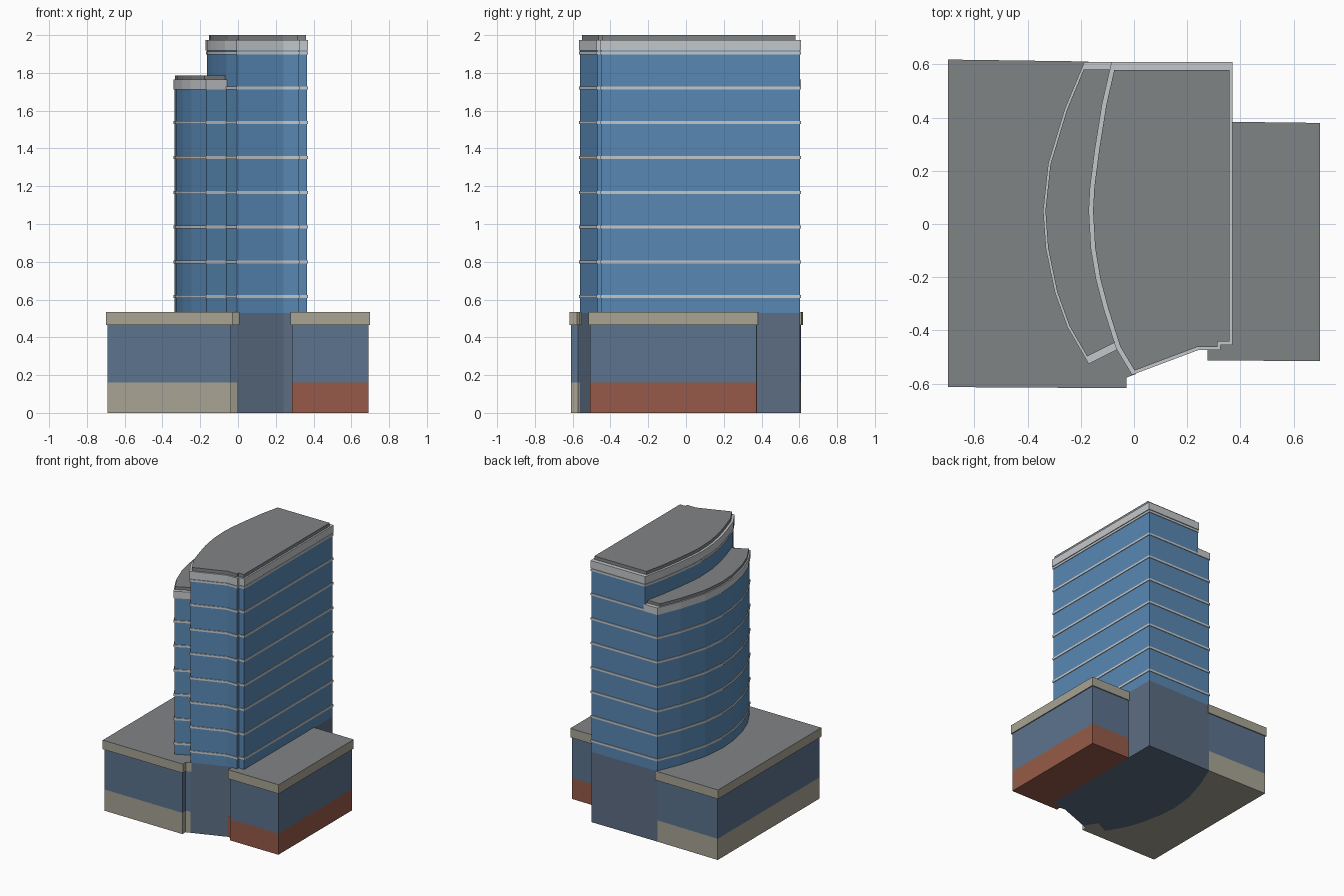
import bpy, bmesh, math
from mathutils import Vector

if "Cube" in bpy.data.objects:
    bpy.data.objects.remove(bpy.data.objects["Cube"])


def srgb(r, g, b):
    lin = lambda c: ((c / 255 + 0.055) / 1.055) ** 2.4 if c > 10 else c / 255 / 12.92
    return (lin(r), lin(g), lin(b), 1)


def material(name, rgb):
    m = bpy.data.materials.new(name)
    m.diffuse_color = srgb(*rgb)
    m.use_nodes = True
    m.node_tree.nodes["Principled BSDF"].inputs["Base Color"].default_value = m.diffuse_color
    return m


GLASS = material("blue glass", (88, 136, 180))
SLATE = material("slate wall", (92, 109, 131))
PODIUM = material("podium glazing", (92, 115, 141))
WHITE = material("pale trim", (196, 199, 202))
BEIGE = material("beige stone", (168, 164, 148))
BRICK = material("red brick", (150, 90, 72))
ROOF = material("grey roof", (128, 131, 133))


def offset(points, dist):
    """Move each edge of a counter-clockwise outline outwards; dist is a number or a rule on the edge normal."""
    p = [Vector(q) for q in points]
    n = len(p)
    normals = []
    for i in range(n):
        d = (p[(i + 1) % n] - p[i]).normalized()
        normals.append(Vector((d.y, -d.x)))
    out = []
    for i in range(n):
        a, b = normals[i - 1], normals[i]
        da, db = (dist(a), dist(b)) if callable(dist) else (dist, dist)
        det = a.x * b.y - a.y * b.x
        if abs(det) < 0.02:
            out.append(p[i] + (a + b).normalized() * (da + db) / 2)
        else:
            out.append(p[i] + Vector(((da * b.y - db * a.y) / det, (a.x * db - b.x * da) / det)))
    return out


def prism(name, outline, z0, z1, mat, top=None):
    """Upright prism on an outline, with an optional second material on top."""
    bm = bmesh.new()
    face = bm.faces.new([bm.verts.new((q[0], q[1], z0)) for q in outline])
    ext = bmesh.ops.extrude_face_region(bm, geom=[face])
    verts = [g for g in ext["geom"] if isinstance(g, bmesh.types.BMVert)]
    bmesh.ops.translate(bm, verts=verts, vec=(0, 0, z1 - z0))
    bmesh.ops.recalc_face_normals(bm, faces=bm.faces)
    if top:
        for f in bm.faces:
            f.material_index = int(f.normal.z > 0.9)
    me = bpy.data.meshes.new(name)
    bm.to_mesh(me)
    bm.free()
    me.materials.append(mat)
    if top:
        me.materials.append(top)
    ob = bpy.data.objects.new(name, me)
    bpy.context.collection.objects.link(ob)
    return ob


# Plan outlines, counter-clockwise from back to front along the curved left sides
tower_arc = [(-0.08, 0.603), (-0.115, 0.45), (-0.142, 0.28), (-0.16, 0.14), (-0.165, 0.05),
             (-0.157, -0.09), (-0.137, -0.21), (-0.108, -0.32), (-0.062, -0.465)]
wing_arc = [(-0.183, 0.603), (-0.255, 0.43), (-0.317, 0.225), (-0.336, 0.05),
            (-0.326, -0.09), (-0.292, -0.255), (-0.245, -0.385), (-0.168, -0.518)]
nose = (-0.005, -0.56)
steps = [(0.24, -0.468), (0.32, -0.468), (0.32, -0.448), (0.365, -0.448)]
tower = tower_arc + [nose] + steps + [(0.365, 0.603)]
wing = wing_arc + tower_arc[::-1]
whole = wing_arc + [tower_arc[-1], nose] + steps + [(0.365, 0.603)]

# Tower shaft: solid base, full-width glass, then the taller part alone
WING_TOP, TOWER_TOP = 1.712, 1.918
prism("tower_base", whole, 0, 0.53, SLATE)
prism("tower_glass_lower", whole, 0.53, WING_TOP, GLASS)
prism("tower_glass_upper", tower, WING_TOP, TOWER_TOP, GLASS)

# Floor bands
for i in range(8):
    z = 0.615 + i * 0.1843
    prism(f"floor_band_{i + 1}", offset(whole if i < 6 else tower, 0.005), z - 0.008, z + 0.008, WHITE)

# Cornices and set-back roof slabs
prism("wing_cornice", offset(wing, 0.006), WING_TOP, 1.765, WHITE)
prism("tower_cornice", offset(tower, 0.006), TOWER_TOP, 1.975, WHITE)
prism("wing_roof", offset(wing, lambda n: -0.022 if abs(n.y) > 0.8 else (0.0 if n.x > 0 else -0.003)),
      1.765, 1.787, ROOF)
prism("tower_roof", offset(tower, lambda n: -0.024 if n.y > 0.9 else (-0.011 if n.x < -0.5 else -0.006)),
      1.975, 2.0, ROOF)

# Podium blocks wrapped around the tower base
left_block = ([(-0.692, 0.61)] + [(-0.692, -0.605), (-0.037, -0.609), (-0.037, -0.572), nose, tower_arc[-1]]
              + wing_arc[::-1])
right_block = [(0.285, -0.452), (0.285, -0.505), (0.692, -0.507), (0.692, 0.372), (0.365, 0.376)] + steps[::-1]
for side, plan, plinth in (("left", left_block, BEIGE), ("right", right_block, BRICK)):
    prism(f"{side}_podium_plinth", plan, 0, 0.16, plinth)
    prism(f"{side}_podium_glazing", plan, 0.16, 0.47, PODIUM)
    prism(f"{side}_podium_parapet", offset(plan, 0.008), 0.465, 0.533, BEIGE, ROOF)
